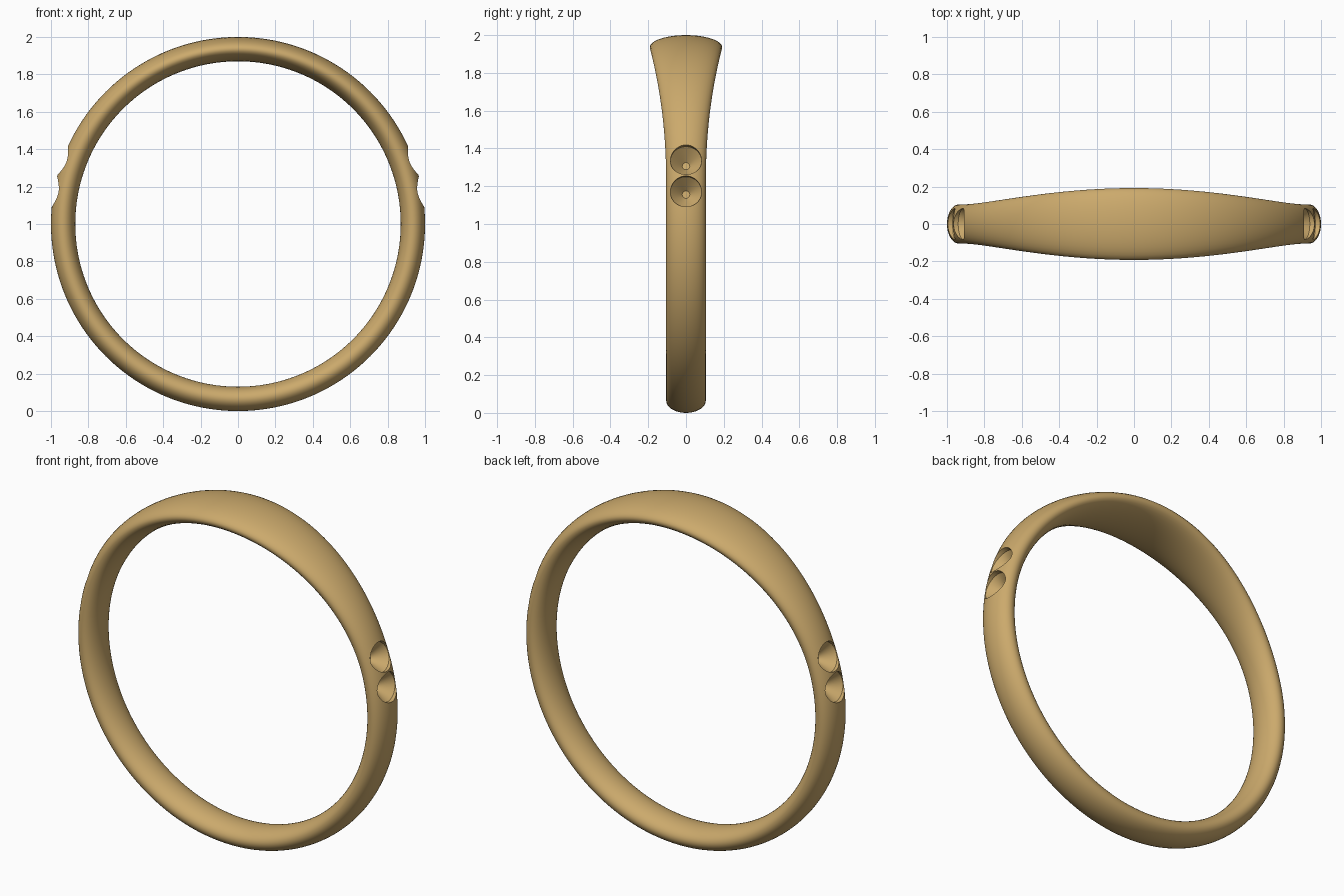
import bpy, bmesh
from math import sin, cos, pi, radians

if "Cube" in bpy.data.objects:
    bpy.data.objects.remove(bpy.data.objects["Cube"])

R_MID, HALF_T = 0.935, 0.065      # mid radius and half thickness of the band
N_RING, N_SEC = 192, 36


def make_object(name, bm):
    bmesh.ops.recalc_face_normals(bm, faces=bm.faces)
    mesh = bpy.data.meshes.new(name)
    bm.to_mesh(mesh)
    bm.free()
    ob = bpy.data.objects.new(name, mesh)
    bpy.context.collection.objects.link(ob)
    return ob


def bridge(bm, a, b):
    n = len(a)
    for j in range(n):
        bm.faces.new((a[j], a[(j + 1) % n], b[(j + 1) % n], b[j]))


def half_width(a):
    # a is the angle away from the top; the band flares toward the top
    t = min(abs(a) / radians(76), 1)
    return 0.105 + 0.087 * (1 + cos(pi * t)) / 2


# Band: elliptical section swept round the circle
bm = bmesh.new()
loops = []
for i in range(N_RING):
    a = -pi + 2 * pi * i / N_RING
    w = half_width(a)
    loop = []
    for j in range(N_SEC):
        s = 2 * pi * j / N_SEC
        r = R_MID + HALF_T * cos(s)
        loop.append(bm.verts.new((r * sin(a), w * sin(s), 1 + r * cos(a))))
    loops.append(loop)
for i in range(N_RING):
    bridge(bm, loops[i], loops[(i + 1) % N_RING])
band = make_object("ring_band", bm)

# Stone seat cutters: straight rim with a conical floor, two on each side
SEAT = [(1.1, 0.083), (0.97, 0.083), (0.895, 0.02)]   # distance from centre, radius
bm = bmesh.new()
for side in (1, -1):
    for deg in (10, 20):
        e = radians(deg)
        rings = []
        for d, rad in SEAT:
            ring = []
            for k in range(48):
                t = 2 * pi * k / 48
                u, y = rad * cos(t), rad * sin(t)
                ring.append(bm.verts.new((side * (d * cos(e) - u * sin(e)), y,
                                          1 + d * sin(e) + u * cos(e))))
            rings.append(ring)
        for p, q in zip(rings, rings[1:]):
            bridge(bm, p, q)
        bm.faces.new(rings[0])
        bm.faces.new(rings[-1])
cutter = make_object("seat_cutter", bm)
cutter.hide_render = True

# Cut the seats and bake the result
mod = band.modifiers.new("stone_seats", 'BOOLEAN')
mod.operation = 'DIFFERENCE'
mod.solver = 'EXACT'
mod.object = cutter
bpy.context.view_layer.objects.active = band
band.select_set(True)
bpy.ops.object.modifier_apply(modifier=mod.name)
bpy.data.objects.remove(cutter, do_unlink=True)
bpy.ops.object.shade_smooth_by_angle(angle=radians(35))

# Gold colour
gold = bpy.data.materials.new("gold")
gold.diffuse_color = (0.60, 0.40, 0.15, 1)
gold.use_nodes = True
gold.node_tree.nodes["Principled BSDF"].inputs["Base Color"].default_value = gold.diffuse_color
band.data.materials.clear()
band.data.materials.append(gold)
